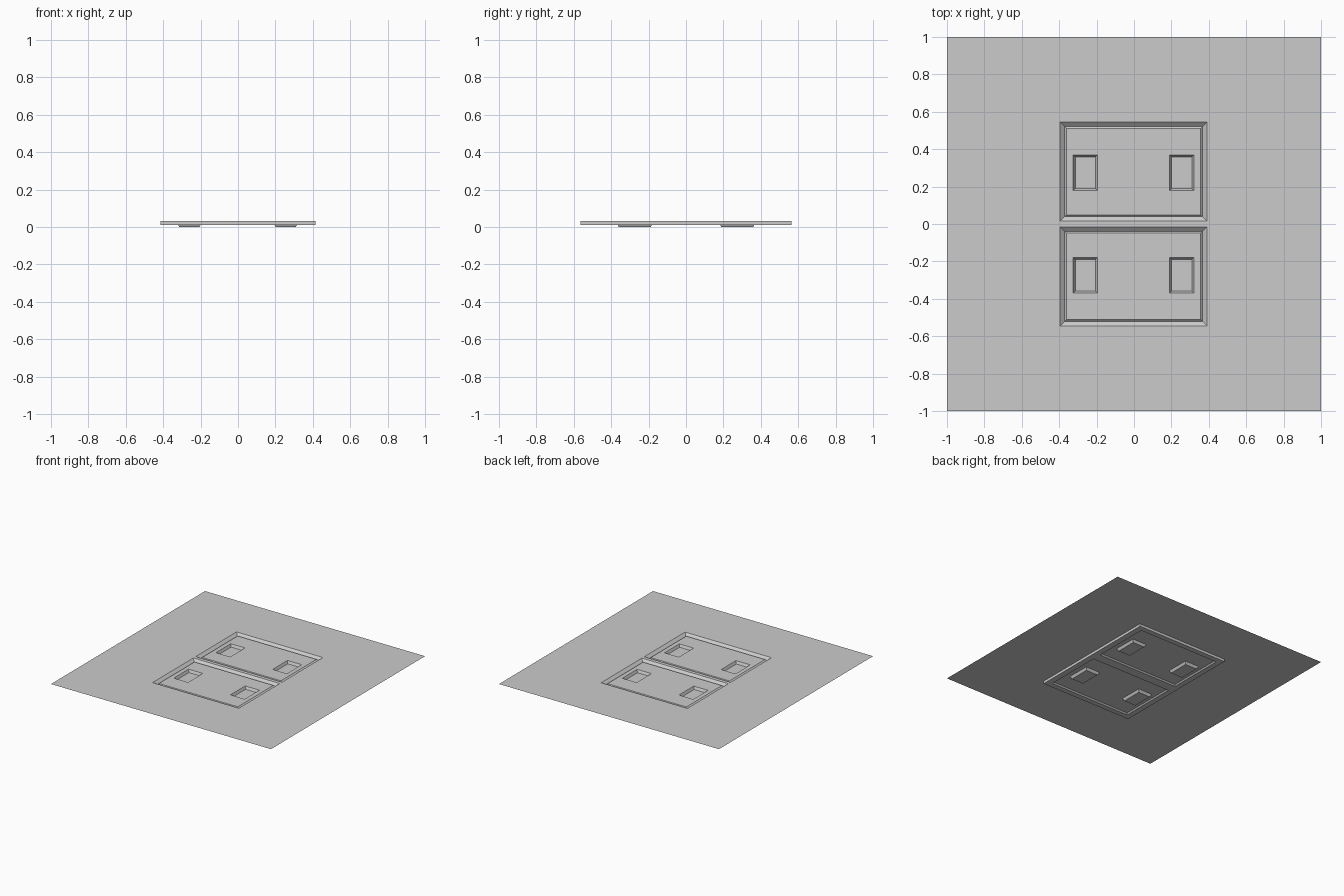
import bpy
import bmesh

cube = bpy.data.objects.get("Cube")
if cube:
    bpy.data.objects.remove(cube, do_unlink=True)

grey = bpy.data.materials.new("light_grey")
grey.use_nodes = True
COLOUR = (0.6, 0.6, 0.6, 1)
grey.diffuse_color = COLOUR
grey.node_tree.nodes["Principled BSDF"].inputs["Base Color"].default_value = COLOUR

TOP, LOW, PANEL, FLOOR = 0.032, 0.011, 0.021, 0.0


def rect(x0, x1, y0, y1):
    return (x0, x1, y0, y1)


def inset(r, d):
    return (r[0] + d, r[1] - d, r[2] + d, r[3] - d)


def flip(r):
    return (r[0], r[1], -r[3], -r[2])


def loop(bm, r, z):
    """Closed rectangular outline, counter-clockwise from above."""
    x0, x1, y0, y1 = r
    return [bm.verts.new((x, y, z)) for x, y in ((x0, y0), (x1, y0), (x1, y1), (x0, y1))]


def bridge(bm, a, b):
    for i in range(4):
        j = (i + 1) % 4
        bm.faces.new((a[i], a[j], b[j], b[i]))


def pierced(bm, outer, holes, z):
    """Flat rectangle with rectangular openings, made as a grid of cells."""
    xs = sorted({v for r in [outer] + holes for v in r[:2]})
    ys = sorted({v for r in [outer] + holes for v in r[2:]})
    for x0, x1 in zip(xs, xs[1:]):
        for y0, y1 in zip(ys, ys[1:]):
            cx, cy = (x0 + x1) / 2, (y0 + y1) / 2
            if not any(h[0] < cx < h[1] and h[2] < cy < h[3] for h in holes):
                bm.faces.new(loop(bm, rect(x0, x1, y0, y1), z))


def finish(name, bm):
    bmesh.ops.remove_doubles(bm, verts=bm.verts, dist=0.0001)
    mesh = bpy.data.meshes.new(name)
    bm.to_mesh(mesh)
    bm.free()
    mesh.materials.append(grey)
    bpy.context.collection.objects.link(bpy.data.objects.new(name, mesh))


# Layout of the two trays and their four sockets
back_tray = rect(-0.395, 0.39, 0.015, 0.545)
trays = {"back": back_tray, "front": flip(back_tray)}
back_sockets = [rect(-0.325, -0.195, 0.178, 0.37), rect(0.19, 0.32, 0.178, 0.37)]

# Flat sheet with the two tray openings
bm = bmesh.new()
pierced(bm, rect(-1, 1, -1, 1), list(trays.values()), TOP)
finish("ground_sheet", bm)

# Outer skirt and underside flange
bm = bmesh.new()
frame = rect(-0.415, 0.415, -0.565, 0.565)
bridge(bm, loop(bm, frame, LOW), loop(bm, frame, TOP))
pierced(bm, frame, [inset(t, 0.024) for t in trays.values()], LOW)
for f in bm.faces:
    if abs(f.normal.z) > 0.5 or f.calc_center_median().z < LOW + 0.001:
        f.normal_flip()
finish("underside_frame", bm)

for side, tray in trays.items():
    sockets = back_sockets if side == "back" else [flip(s) for s in back_sockets]

    # Sloping rim, groove and raised panel
    bm = bmesh.new()
    rim = loop(bm, tray, TOP)
    groove = loop(bm, inset(tray, 0.024), LOW)
    edge = inset(tray, 0.034)
    bridge(bm, rim, groove)
    bridge(bm, groove, loop(bm, edge, PANEL))
    pierced(bm, edge, sockets, PANEL)
    finish(side + "_tray", bm)

    # Sunken sockets
    for label, s in zip(("right", "left"), sockets):
        bm = bmesh.new()
        mouth = loop(bm, s, PANEL)
        base = loop(bm, inset(s, 0.011), FLOOR)
        bridge(bm, mouth, base)
        bm.faces.new(base)
        finish(f"{side}_{label}_socket", bm)
